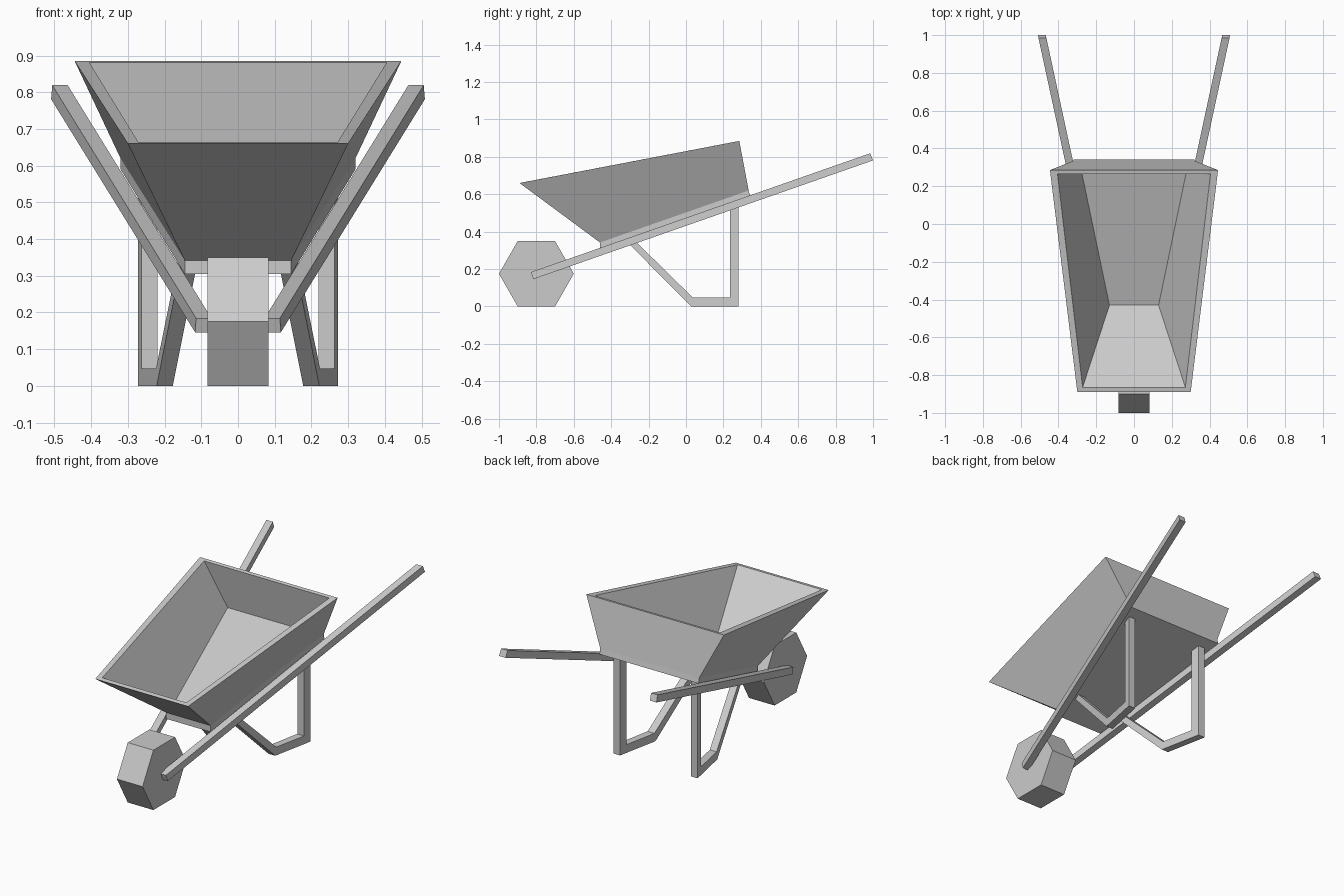
import bpy, bmesh
from math import cos, sin, radians

if "Cube" in bpy.data.objects:
    bpy.data.objects.remove(bpy.data.objects["Cube"])


def finish(name, bm, mirror=False):
    bmesh.ops.recalc_face_normals(bm, faces=bm.faces)
    me = bpy.data.meshes.new(name)
    bm.to_mesh(me)
    bm.free()
    ob = bpy.data.objects.new(name, me)
    bpy.context.collection.objects.link(ob)
    if mirror:
        m = ob.modifiers.new("Mirror", 'MIRROR')
        m.use_mirror_merge = False
    return ob


def side_profile(name, pts, x_at, half, mirror=True):
    """Extrude a (y, z) outline sideways, its centre following x_at(y)."""
    bm = bmesh.new()
    a, b = [[bm.verts.new((x_at(y) + s * half, y, z)) for y, z in pts] for s in (-1, 1)]
    bm.faces.new(a)
    bm.faces.new(b[::-1])
    n = len(pts)
    for i in range(n):
        j = (i + 1) % n
        bm.faces.new((a[i], b[i], b[j], a[j]))
    return finish(name, bm, mirror)


def ring(bm, front, back):
    """Four-cornered ring from front and back (half width, y, z)."""
    (fx, fy, fz), (bx, by, bz) = front, back
    return [bm.verts.new(p) for p in
            ((-fx, fy, fz), (fx, fy, fz), (bx, by, bz), (-bx, by, bz))]


# Tray: base slab, flared outside, rim, inside walls, floor
bm = bmesh.new()
rings = [ring(bm, f, b) for f, b in (
    ((0.145, -0.46, 0.305), (0.32, 0.342, 0.590)),
    ((0.145, -0.46, 0.342), (0.32, 0.335, 0.620)),
    ((0.300, -0.89, 0.660), (0.445, 0.285, 0.885)),
    ((0.272, -0.865, 0.665), (0.405, 0.265, 0.881)),
    ((0.130, -0.43, 0.360), (0.285, 0.312, 0.622)))]
bm.faces.new(rings[0])
bm.faces.new(rings[-1])
for lo, hi in zip(rings, rings[1:]):
    for i in range(4):
        j = (i + 1) % 4
        bm.faces.new((lo[i], lo[j], hi[j], hi[i]))
finish("tray", bm)

# Six-sided wheel
side_profile("wheel",
             [(-0.8 + 0.2 * cos(radians(60 * i)), 0.175 + 0.202 * sin(radians(60 * i)))
              for i in range(6)], lambda y: 0, 0.083, mirror=False)

# Splayed handles
side_profile("handles",
             [(-0.829, 0.184), (-0.816, 0.146), (1.0, 0.781), (0.985, 0.819)],
             lambda y: 0.095 + 0.216 * (y + 0.82), 0.021)

# Bent legs
side_profile("legs",
             [(-0.325, 0.355), (0.028, 0.0), (0.282, 0.0), (0.282, 0.57), (0.235, 0.555),
              (0.235, 0.048), (0.036, 0.048), (-0.288, 0.366)],
             lambda y: 0.2 + 0.2 * (y - 0.03), 0.022)
